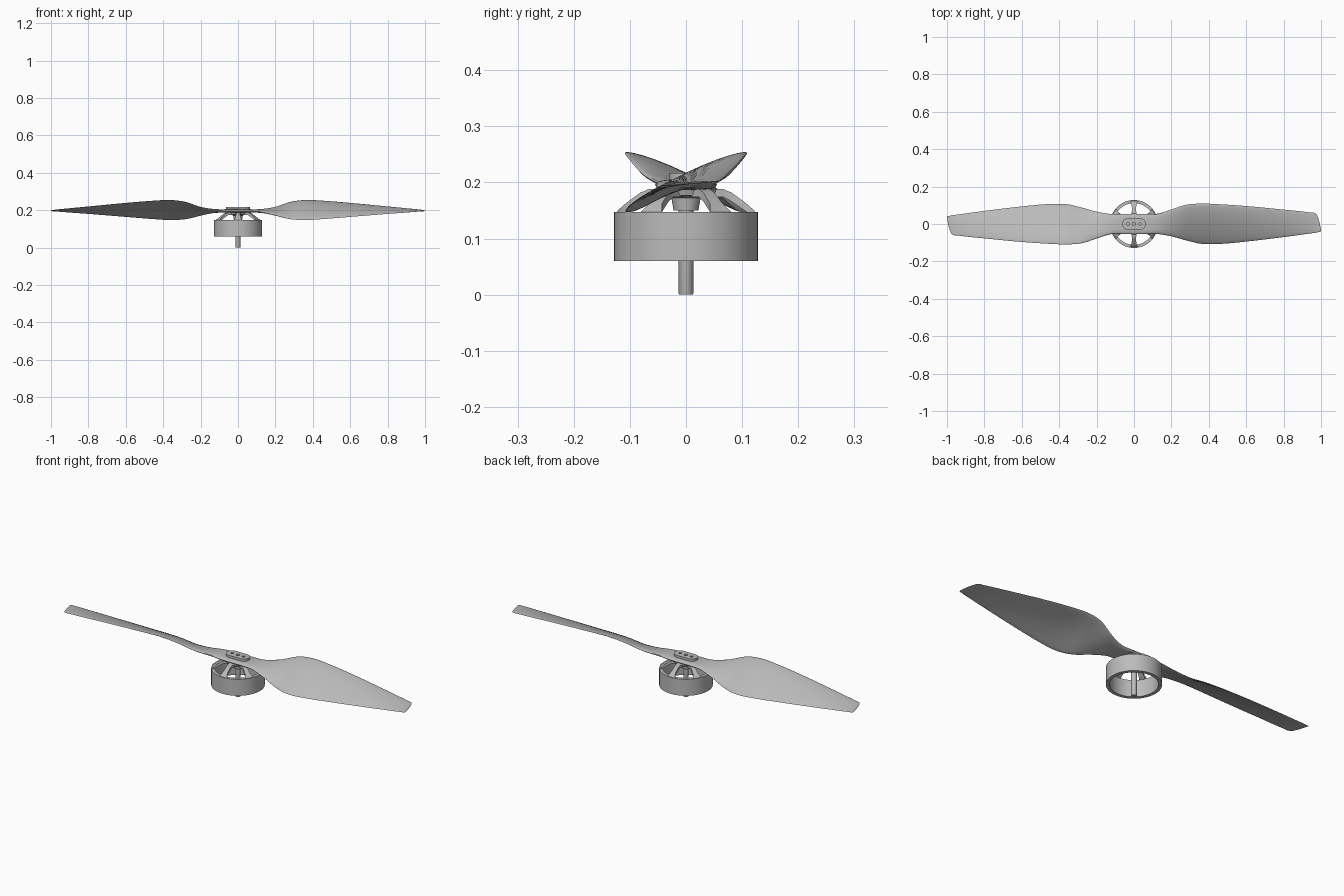
import bpy, bmesh, math
from mathutils import Matrix

cube = bpy.data.objects.get("Cube")
if cube:
    bpy.data.objects.remove(cube, do_unlink=True)

grey = bpy.data.materials.new("plain grey")
grey.use_nodes = True
colour = (0.5, 0.5, 0.5, 1)
grey.diffuse_color = colour
grey.node_tree.nodes["Principled BSDF"].inputs["Base Color"].default_value = colour


def finish(obj, angle=35):
    obj.data.materials.clear()
    obj.data.materials.append(grey)
    bpy.ops.object.select_all(action='DESELECT')
    bpy.context.view_layer.objects.active = obj
    obj.select_set(True)
    bpy.ops.object.shade_smooth_by_angle(angle=math.radians(angle))
    return obj


def add_mesh(name, bm):
    bmesh.ops.recalc_face_normals(bm, faces=bm.faces)
    mesh = bpy.data.meshes.new(name)
    bm.to_mesh(mesh)
    bm.free()
    obj = bpy.data.objects.new(name, mesh)
    bpy.context.collection.objects.link(obj)
    return finish(obj)


def skin(bm, rings, closed=False):
    """Join matching loops of vertices with quads."""
    count = len(rings[0])
    pairs = list(zip(rings, rings[1:]))
    if closed:
        pairs.append((rings[-1], rings[0]))
    for a, b in pairs:
        for i in range(count):
            j = (i + 1) % count
            bm.faces.new((a[i], a[j], b[j], b[i]))


def lathe(name, profile, closed, steps=64):
    """Turn a profile of (radius, height) about the upright axis."""
    bm = bmesh.new()
    rings = [[bm.verts.new((r * math.cos(k * math.tau / steps),
                            r * math.sin(k * math.tau / steps), z))
              for k in range(steps)] for r, z in profile]
    skin(bm, rings, closed)
    if not closed:
        bm.faces.new(rings[0])
        bm.faces.new(rings[-1])
    return add_mesh(name, bm)


# Motor: open bell, centre hub and shaft
lathe("motor_bell", [(0.128, 0.06), (0.128, 0.147), (0.111, 0.147), (0.111, 0.06)], True)
lathe("motor_hub", [(0.022, 0.15), (0.026, 0.172), (0.052, 0.177), (0.056, 0.188)], False, 48)
lathe("motor_shaft", [(0.012, 0), (0.013, 0.002), (0.013, 0.18)], False, 32)

# Six bent spokes: radius, underside, top, half width
spoke_path = [(0.04, 0.175, 0.188, 0.018), (0.068, 0.174, 0.188, 0.012),
              (0.082, 0.166, 0.182, 0.011), (0.108, 0.148, 0.163, 0.013),
              (0.121, 0.142, 0.152, 0.019), (0.126, 0.142, 0.147, 0.022)]
bm = bmesh.new()
for k in range(6):
    turn = Matrix.Rotation(math.radians(30 + 60 * k), 4, 'Z')
    rings = []
    for r, low, high, w in spoke_path:
        inset = math.sqrt(r * r - w * w)
        corners = [(inset, -w, low), (inset, w, low), (inset, w, high), (inset, -w, high)]
        rings.append([bm.verts.new(turn @ Matrix.Translation(c) @ Matrix().to_translation())
                      for c in corners])
    skin(bm, rings)
    bm.faces.new(rings[0])
    bm.faces.new(rings[-1])
add_mesh("motor_spokes", bm)

# Blade stations: x, low edge y and z, high edge y and z, half thickness, camber
stations = [(0, -.055, .196, .055, .196, .009, 0),
            (.06, -.054, .196, .054, .196, .009, 0),
            (.12, -.053, .191, .054, .200, .008, 0),
            (.2, -.066, .172, .078, .215, .007, .004),
            (.28, -.088, .152, .103, .243, .006, .008),
            (.36, -.106, .147, .109, .253, .006, .011),
            (.45, -.107, .152, .106, .250, .005, .011),
            (.6, -.094, .164, .096, .238, .004, .009),
            (.8, -.070, .180, .077, .219, .003, .006),
            (.94, -.051, .191, .062, .205, .003, .002),
            (.975, -.046, .194, .053, .202, .002, .001),
            (.99, -.043, .195, .015, .200, .002, 0),
            (1, -.040, .196, -.030, .198, .001, 0)]


def blend(a, b, c, d, t):
    """Smooth spline between b and c, allowing for uneven spacing."""
    h = c[0] - b[0]
    out = []
    for p, q, r, s in zip(a, b, c, d):
        m = (r - p) / (c[0] - a[0]) * h
        n = (s - q) / (d[0] - b[0]) * h
        out.append(q + m * t + (3 * (r - q) - 2 * m - n) * t ** 2
                   + (m + n - 2 * (r - q)) * t ** 3)
    return out


smooth = []
last = len(stations) - 1
for i in range(last):
    four = [stations[min(max(k, 0), last)] for k in (i - 1, i, i + 1, i + 2)]
    smooth += [blend(*four, t / 5) for t in range(5)]
smooth.append(stations[-1])


def section(y0, z0, y1, z1, thick, camber, half=12):
    """Closed loop of (y, z): over the top, then back underneath."""
    loop = []
    for k in range(2 * half):
        a = math.pi * k / half
        t = -math.cos(a)
        bulge = math.copysign(math.sqrt(max(0, 1 - t ** 4)), math.sin(a)) * thick
        loop.append(((y0 + y1) / 2 + t * (y1 - y0) / 2,
                     (z0 + z1) / 2 + t * (z1 - z0) / 2 + camber * (1 - t * t) + bulge))
    return loop


bm = bmesh.new()
for side in (1, -1):
    rings = [[bm.verts.new((side * x, side * y, z)) for y, z in section(*rest)]
             for x, *rest in smooth]
    skin(bm, rings)
    bm.faces.new(rings[-1])
bmesh.ops.remove_doubles(bm, verts=bm.verts, dist=0.00005)
add_mesh("propeller_blades", bm)

# Rounded clamp plate with three through holes
curve = bpy.data.curves.new("clamp_plate", 'CURVE')
curve.dimensions = '2D'
curve.fill_mode = 'BOTH'
curve.extrude = 0.006


def outline(points):
    spline = curve.splines.new('POLY')
    spline.points.add(len(points) - 1)
    for p, (x, y) in zip(spline.points, points):
        p.co = (x, y, 0, 1)
    spline.use_cyclic_u = True


def circle(x, radius, steps=32, stretch=0):
    pts = []
    for k in range(steps):
        a = math.tau * (k + 0.5) / steps
        pts.append((x + radius * math.cos(a) + math.copysign(stretch, math.cos(a)),
                    radius * math.sin(a)))
    return pts


outline(circle(0, 0.03, 48, 0.034))
for x, radius in ((-0.033, 0.007), (0, 0.009), (0.033, 0.007)):
    outline(circle(x, radius))
plate = bpy.data.objects.new("clamp_plate", curve)
plate.location.z = 0.211
bpy.context.collection.objects.link(plate)
bpy.ops.object.select_all(action='DESELECT')
bpy.context.view_layer.objects.active = plate
plate.select_set(True)
bpy.ops.object.convert(target='MESH')
finish(bpy.context.object)
